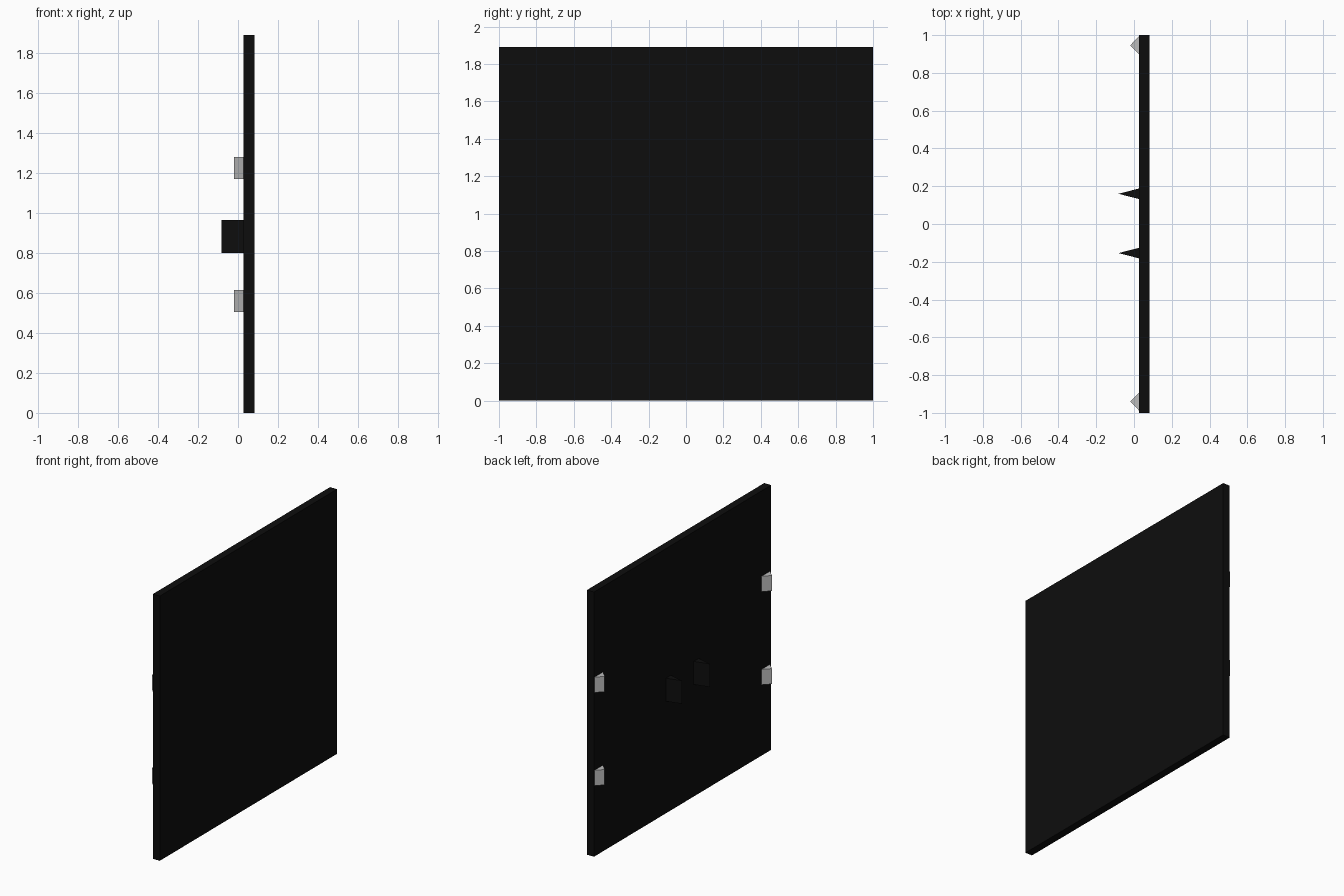
import bpy
import bmesh

cube = bpy.data.objects.get("Cube")
if cube:
    bpy.data.objects.remove(cube, do_unlink=True)


def make_material(name, rgb):
    mat = bpy.data.materials.new(name)
    mat.use_nodes = True
    mat.diffuse_color = (*rgb, 1)
    mat.node_tree.nodes["Principled BSDF"].inputs["Base Color"].default_value = (*rgb, 1)
    return mat


def extrude_outline(name, outline, z_low, z_high, mat):
    """Raise a flat xy outline into a solid prism."""
    bm = bmesh.new()
    face = bm.faces.new([bm.verts.new((x, y, z_low)) for x, y in outline])
    raised = bmesh.ops.extrude_face_region(bm, geom=[face])["geom"]
    for v in raised:
        if isinstance(v, bmesh.types.BMVert):
            v.co.z = z_high
    bmesh.ops.recalc_face_normals(bm, faces=bm.faces[:])
    mesh = bpy.data.meshes.new(name)
    bm.to_mesh(mesh)
    bm.free()
    mesh.materials.append(mat)
    obj = bpy.data.objects.new(name, mesh)
    bpy.context.collection.objects.link(obj)
    return obj


black = make_material("black", (0.004, 0.004, 0.004))
grey = make_material("light grey", (0.5, 0.5, 0.5))

back_x, front_x = 0.027, 0.082


def wedge(name, y, half_width, tip_x, z_low, z_high, mat):
    outline = [(back_x, y - half_width), (back_x, y + half_width), (tip_x, y)]
    extrude_outline(name, outline, z_low, z_high, mat)


# Main flat panel
extrude_outline("panel", [(back_x, -1), (front_x, -1), (front_x, 1), (back_x, 1)],
                0, 1.89, black)

# Wedge clips near the side edges, two per side
for side, y in (("left", 0.946), ("right", -0.94)):
    for level, z in (("lower", 0.505), ("upper", 1.17)):
        wedge(f"{side}_{level}_clip", y, 0.048, -0.02, z, z + 0.11, grey)

# Thin central fins
for side, y in (("left", 0.16), ("right", -0.154)):
    wedge(f"{side}_fin", y, 0.028, -0.082, 0.8, 0.965, black)
